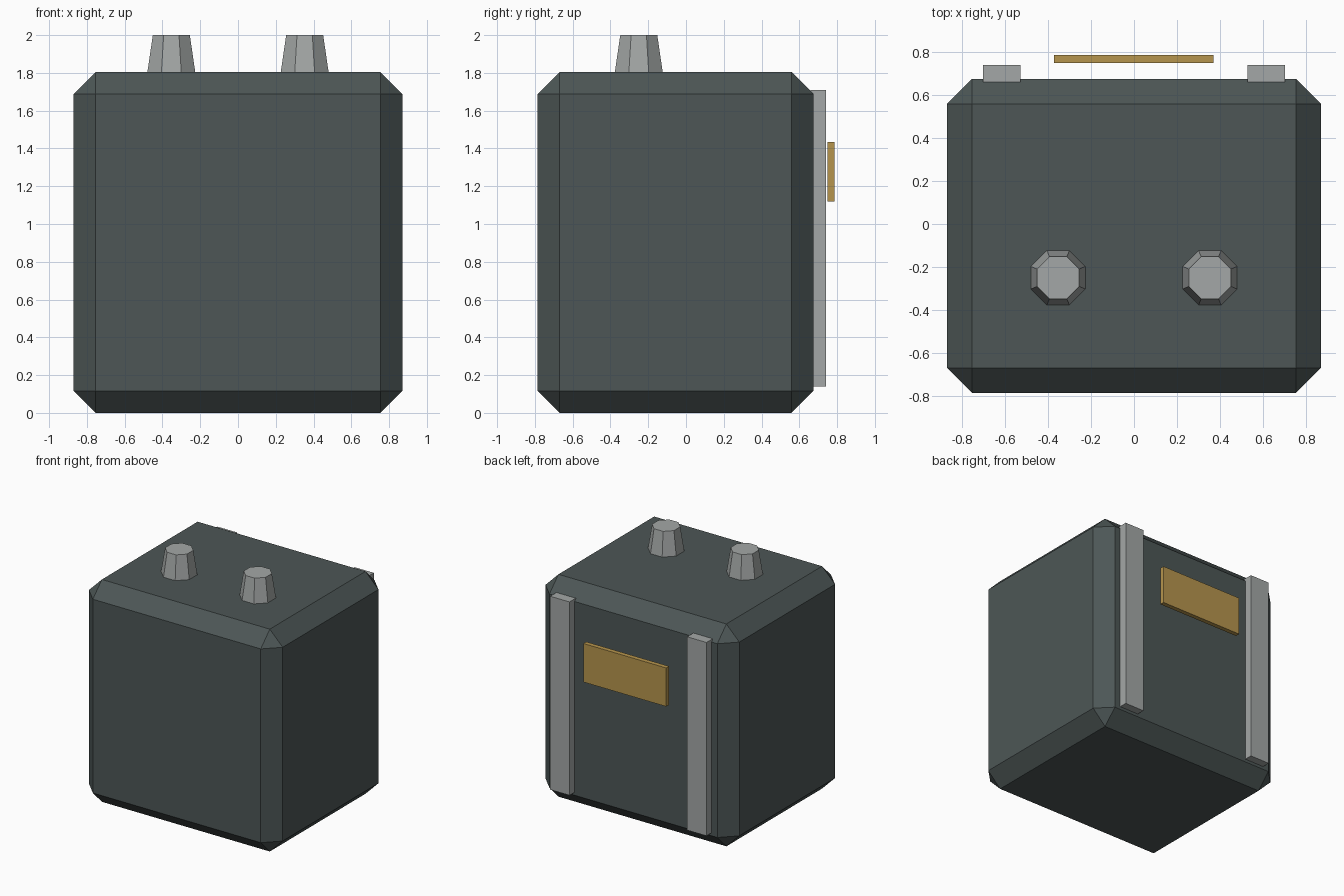
import bpy
import bmesh
import math

cube = bpy.data.objects.get("Cube")
if cube:
    bpy.data.objects.remove(cube, do_unlink=True)


def material(name, rgb):
    mat = bpy.data.materials.new(name)
    mat.use_nodes = True
    colour = (*rgb, 1.0)
    mat.diffuse_color = colour
    mat.node_tree.nodes["Principled BSDF"].inputs["Base Color"].default_value = colour
    return mat


dark_slate = material("dark slate", (0.074, 0.094, 0.093))
light_grey = material("light grey", (0.37, 0.39, 0.385))
brass = material("brass yellow", (0.47, 0.30, 0.075))


def finish(name, bm, mat):
    mesh = bpy.data.meshes.new(name)
    bm.to_mesh(mesh)
    bm.free()
    mesh.materials.append(mat)
    obj = bpy.data.objects.new(name, mesh)
    bpy.context.collection.objects.link(obj)
    return obj


def box(name, low, high, mat):
    """Box between two opposite corners, with its origin at its centre."""
    bm = bmesh.new()
    bmesh.ops.create_cube(bm, size=1)
    bmesh.ops.scale(bm, vec=[h - l for l, h in zip(low, high)], verts=bm.verts)
    obj = finish(name, bm, mat)
    obj.location = [(l + h) / 2 for l, h in zip(low, high)]
    return obj


# Chamfered casing
casing = box("casing", (-0.87, -0.785, 0), (0.87, 0.675, 1.805), dark_slate)
chamfer = casing.modifiers.new("chamfer", 'BEVEL')
chamfer.width = 0.116
chamfer.segments = 1

for side, sign in (("left", 1), ("right", -1)):
    # Tapered eight-sided terminal on the top
    bm = bmesh.new()
    bmesh.ops.create_cone(bm, cap_ends=True, segments=8,
                          radius1=0.137, radius2=0.106, depth=0.195)
    terminal = finish(side + "_terminal", bm, light_grey)
    terminal.location = (sign * 0.353, -0.25, 1.9025)
    terminal.rotation_euler.z = math.pi / 8

    # Upright rail on the back
    inner, outer = sorted((sign * 0.528, sign * 0.702))
    box(side + "_rail", (inner, 0.66, 0.14), (outer, 0.74, 1.71), light_grey)

# Plain warning plate, standing off the back
box("warning_plate", (-0.373, 0.75, 1.12), (0.37, 0.787, 1.433), brass)
